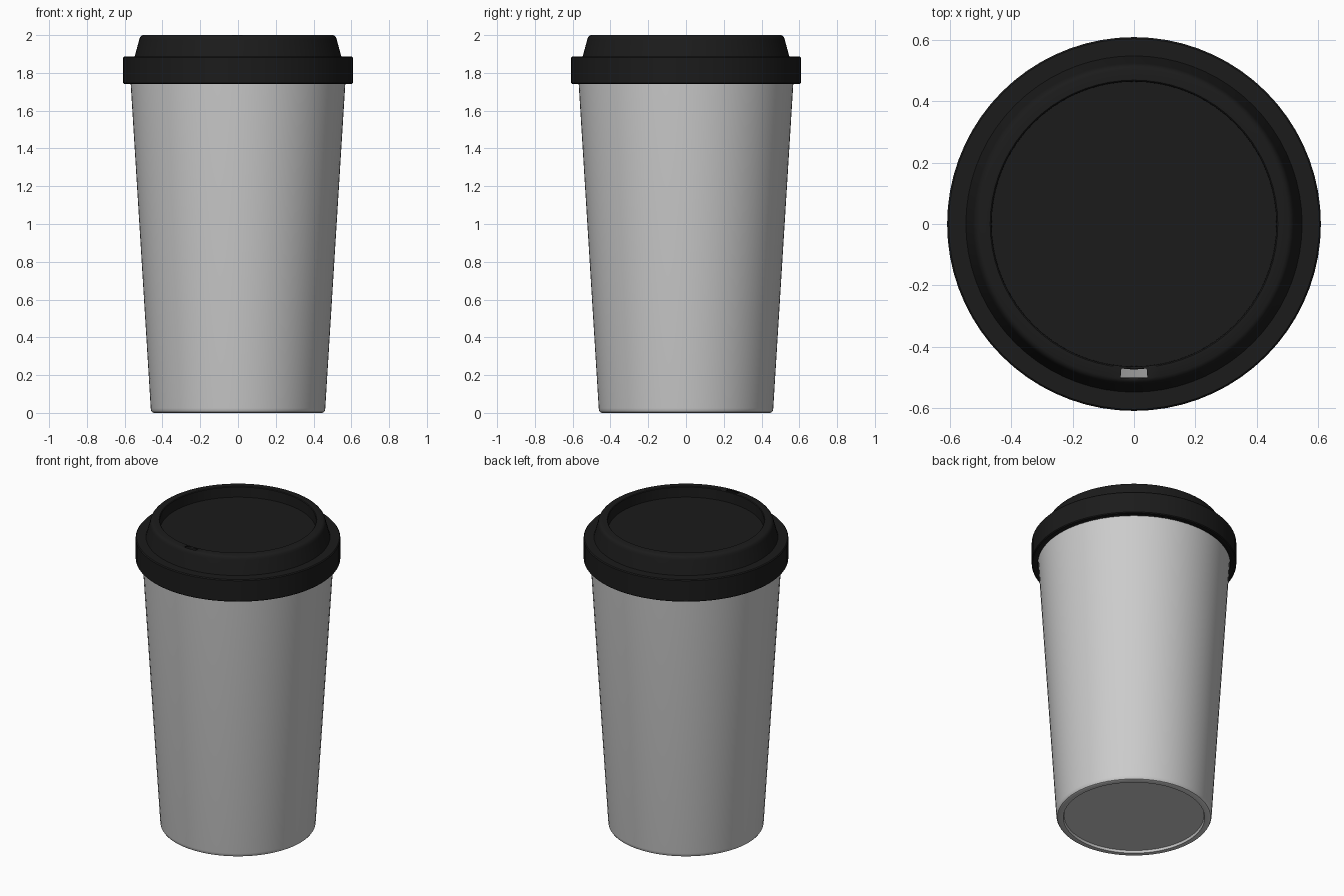
import bpy, bmesh, math

if "Cube" in bpy.data.objects:
    bpy.data.objects.remove(bpy.data.objects["Cube"])

SEGS = 72


def lathe(name, profile, holes=(), holed_band=None):
    """Spin an (r, z) profile around z; optionally leave out faces of one band."""
    bm = bmesh.new()
    rings = []
    for r, z in profile:
        if r == 0:
            rings.append([bm.verts.new((0, 0, z))] * SEGS)
            continue
        ring = []
        for s in range(SEGS):
            a = -math.pi / 2 + 2 * math.pi * s / SEGS
            ring.append(bm.verts.new((r * math.cos(a), r * math.sin(a), z)))
        rings.append(ring)
    for i, (lo, hi) in enumerate(zip(rings, rings[1:])):
        for s in range(SEGS):
            if i == holed_band and s in holes:
                continue
            t = (s + 1) % SEGS
            # poles repeat one vertex, so drop duplicates to get triangles
            bm.faces.new(list(dict.fromkeys((lo[s], lo[t], hi[t], hi[s]))))
    mesh = bpy.data.meshes.new(name)
    bm.to_mesh(mesh)
    bm.free()
    obj = bpy.data.objects.new(name, mesh)
    bpy.context.collection.objects.link(obj)
    mesh.shade_smooth()
    mesh.set_sharp_from_angle(angle=math.radians(32))
    return obj


# Tapered hollow cup with a foot ring and recessed base
lathe("cup", [
    (0, 0.015), (0.415, 0.015), (0.42, 0.0), (0.446, 0.0), (0.455, 0.004),
    (0.460, 0.012), (0.462, 0.025), (0.568, 1.74), (0.574, 1.85), (0.568, 1.858),
    (0.560, 1.85), (0.447, 0.035), (0, 0.035),
])

# Lid: gripping band, sloped shoulder, raised lip and sunken top
lid_profile = [
    (0.572, 1.742), (0.603, 1.742), (0.608, 1.747), (0.608, 1.881), (0.603, 1.887),
    (0.547, 1.887), (0.523, 1.975), (0.519, 1.988), (0.512, 1.996), (0.503, 2.0),
    (0.468, 2.0), (0.464, 1.996), (0.463, 1.93), (0, 1.93),
]
# Sip slot: two faces left out of the lip at the front
lip_band = lid_profile.index((0.503, 2.0))
lid = lathe("lid", lid_profile, holes=(0, SEGS - 1), holed_band=lip_band)
shell = lid.modifiers.new("thickness", 'SOLIDIFY')
shell.thickness = 0.008
shell.offset = -1

black = bpy.data.materials.new("black_plastic")
black.diffuse_color = (0.011, 0.011, 0.011, 1)
black.use_nodes = True
black.node_tree.nodes["Principled BSDF"].inputs["Base Color"].default_value = black.diffuse_color
lid.data.materials.append(black)
